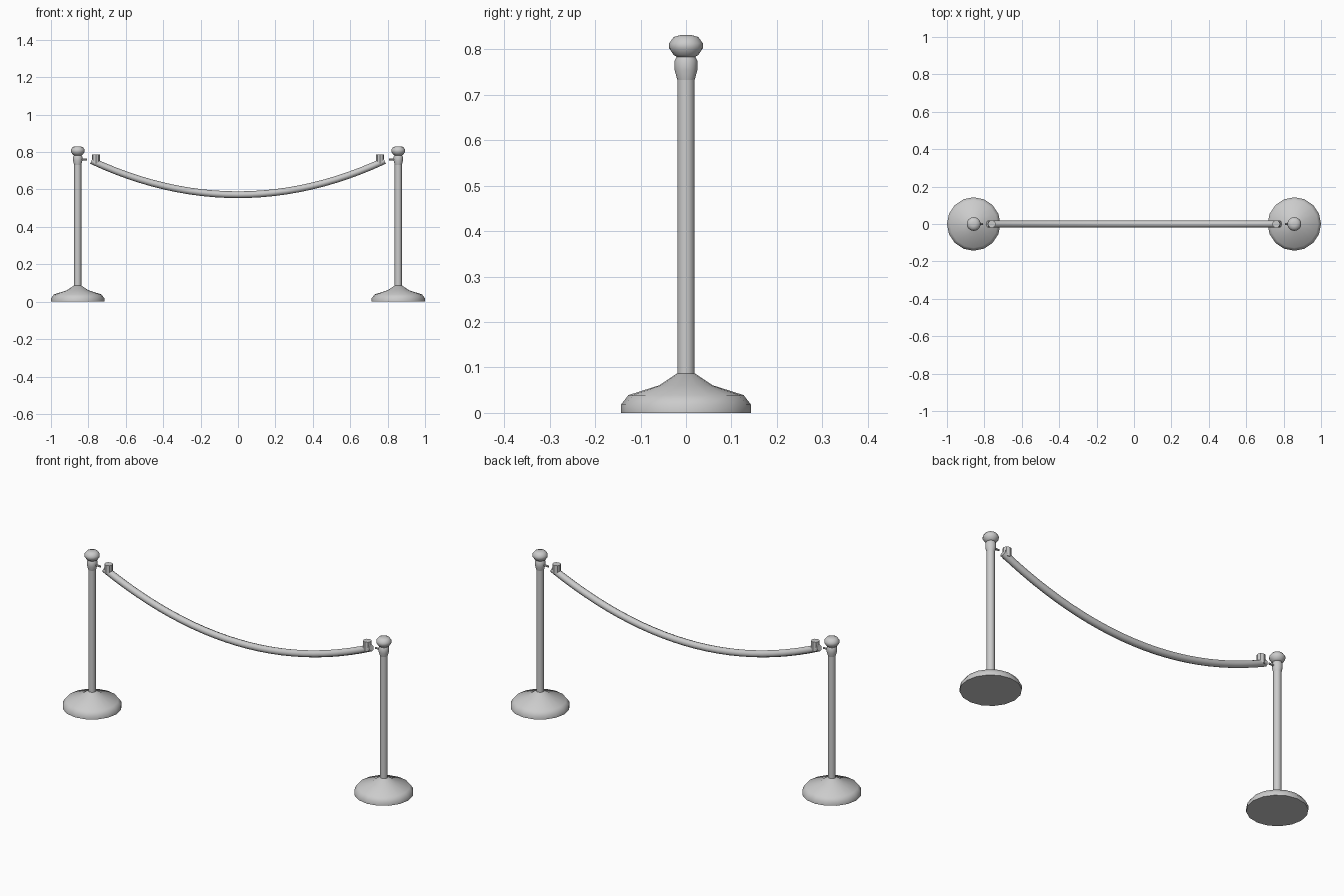
import bpy, bmesh, math
from mathutils import Matrix

if "Cube" in bpy.data.objects:
    bpy.data.objects.remove(bpy.data.objects["Cube"])

POST_X = 0.857


def finish(name, bm, angle=40):
    bmesh.ops.recalc_face_normals(bm, faces=bm.faces)
    mesh = bpy.data.meshes.new(name)
    bm.to_mesh(mesh)
    bm.free()
    obj = bpy.data.objects.new(name, mesh)
    bpy.context.collection.objects.link(obj)
    smooth(obj, angle)
    return obj


def smooth(obj, angle=40):
    bpy.ops.object.select_all(action='DESELECT')
    obj.select_set(True)
    bpy.context.view_layer.objects.active = obj
    bpy.ops.object.shade_smooth_by_angle(angle=math.radians(angle))


def lathe(name, profile, x, sides=16):
    """Closed solid of revolution from (radius, z) pairs."""
    bm = bmesh.new()
    rings = []
    for r, z in profile:
        rings.append([bm.verts.new((x + r * math.cos(2 * math.pi * i / sides),
                                    r * math.sin(2 * math.pi * i / sides), z))
                      for i in range(sides)])
    for a, b in zip(rings, rings[1:]):
        for i in range(sides):
            j = (i + 1) % sides
            bm.faces.new((a[i], a[j], b[j], b[i]))
    bm.faces.new(rings[0])
    bm.faces.new(rings[-1])
    return finish(name, bm)


def rod(name, x0, x1, z, radius):
    bm = bmesh.new()
    bmesh.ops.create_cone(
        bm, cap_ends=True, segments=8, radius1=radius, radius2=radius, depth=abs(x1 - x0),
        matrix=Matrix.Translation(((x0 + x1) / 2, 0, z)) @ Matrix.Rotation(math.pi / 2, 4, 'Y'))
    return finish(name, bm)


for side, s in (("left", -1), ("right", 1)):
    x = s * POST_X
    # weighted foot
    lathe(side + "_base", [(0.143, 0), (0.143, 0.018), (0.127, 0.039),
                           (0.058, 0.061), (0.019, 0.087)], x)
    # upright pole
    lathe(side + "_pole", [(0.019, 0.08), (0.019, 0.79)], x)
    # collar below the knob
    lathe(side + "_collar", [(0.019, 0.732), (0.025, 0.754), (0.025, 0.775),
                             (0.021, 0.783)], x)
    # knob on top
    lathe(side + "_knob", [(0.018, 0.782), (0.027, 0.787), (0.037, 0.802),
                           (0.037, 0.813), (0.027, 0.827), (0.012, 0.831)], x)
    # thin hook reaching toward the rope
    rod(side + "_hook", x, s * 0.807, 0.76, 0.005)
    # upright clip at the rope end
    lathe(side + "_rope_clip", [(0.021, 0.738), (0.021, 0.786)], s * 0.76, 8)

# sagging rope
curve = bpy.data.curves.new("rope", 'CURVE')
curve.dimensions = '3D'
curve.bevel_depth = 0.018
curve.bevel_resolution = 2
curve.use_fill_caps = True
spline = curve.splines.new('POLY')
N = 24
spline.points.add(N)
for i, p in enumerate(spline.points):
    t = 2 * i / N - 1
    p.co = (0.783 * t, 0, 0.572 + 0.182 * t * t, 1)
rope = bpy.data.objects.new("rope", curve)
bpy.context.collection.objects.link(rope)
bpy.ops.object.select_all(action='DESELECT')
rope.select_set(True)
bpy.context.view_layer.objects.active = rope
bpy.ops.object.convert(target='MESH')
smooth(bpy.context.view_layer.objects.active, 50)
